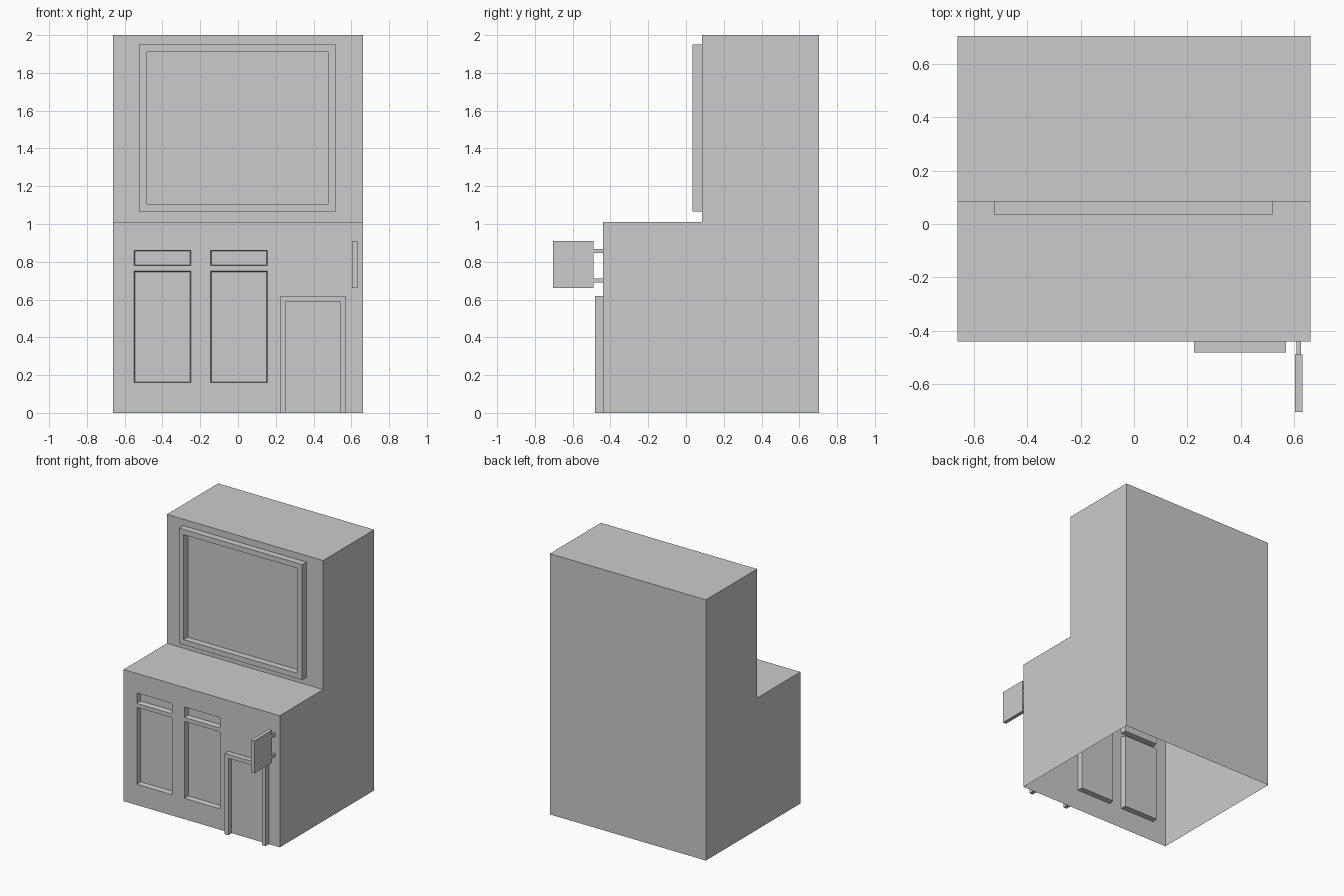
import bpy, bmesh

if "Cube" in bpy.data.objects:
    bpy.data.objects.remove(bpy.data.objects["Cube"])

W = 0.6625          # half width of the building
FRONT, STEP, BACK = -0.44, 0.085, 0.705
LEDGE, TOP = 1.01, 2.0


def finish(name, bm):
    mesh = bpy.data.meshes.new(name)
    bm.to_mesh(mesh)
    bm.free()
    obj = bpy.data.objects.new(name, mesh)
    bpy.context.collection.objects.link(obj)
    return obj


def box(name, x, y, z):
    bm = bmesh.new()
    bmesh.ops.create_cube(bm, size=1)
    for v in bm.verts:
        v.co = [(a + b) / 2 + c * (b - a) for (a, b), c in zip((x, y, z), v.co)]
    return finish(name, bm)


def trim(name, outer, inner, y0, y1, closed):
    """Raised moulding between two matching outlines in the x-z plane."""
    bm = bmesh.new()
    rows = [[bm.verts.new((x, y, z)) for x, z in path]
            for path, y in ((outer, y1), (outer, y0), (inner, y0), (inner, y1))]
    n = len(outer)
    for i in range(n if closed else n - 1):
        j = (i + 1) % n
        for a, b in zip(rows, rows[1:]):
            bm.faces.new((a[i], a[j], b[j], b[i]))
    if not closed:  # feet of the jambs
        for i in (0, n - 1):
            bm.faces.new([r[i] for r in rows])
    bmesh.ops.recalc_face_normals(bm, faces=bm.faces)
    return finish(name, bm)


def rect(x0, x1, z0, z1):
    return [(x0, z0), (x0, z1), (x1, z1), (x1, z0)]


# Hollow stepped shell: open underneath, front wall is added below
bm = bmesh.new()
profile = [(FRONT, 0), (FRONT, LEDGE), (STEP, LEDGE), (STEP, TOP), (BACK, TOP), (BACK, 0)]
left, right = [[bm.verts.new((x, y, z)) for y, z in profile] for x in (-W, W)]
bm.faces.new(left)
bm.faces.new(right)
for i in range(1, 5):
    bm.faces.new((left[i], left[i + 1], right[i + 1], right[i]))

# Lower front wall as a grid with two-pane windows pushed inwards
xs = [-W, -0.55, -0.25, -0.145, 0.155, W]
zs = [0, 0.16, 0.75, 0.78, 0.86, LEDGE]
grid = [[bm.verts.new((x, FRONT, z)) for x in xs] for z in zs]
panes = []
for k in range(5):
    for i in range(5):
        f = bm.faces.new((grid[k][i], grid[k][i + 1], grid[k + 1][i + 1], grid[k + 1][i]))
        if i in (1, 3) and k in (1, 3):
            panes.append(f)
bmesh.ops.remove_doubles(bm, verts=bm.verts, dist=0.0001)
bm.normal_update()
bmesh.ops.inset_individual(bm, faces=panes, thickness=0.006, depth=-0.04)
bmesh.ops.recalc_face_normals(bm, faces=bm.faces)
finish("building_shell", bm)

# Large framed panel on the upper storey
trim("upper_panel_frame", rect(-0.525, 0.52, 1.065, 1.95),
     rect(-0.485, 0.48, 1.105, 1.91), 0.035, STEP, True)

# Door surround
trim("door_frame", rect(0.225, 0.57, 0, 0.62),
     rect(0.255, 0.542, 0, 0.59), -0.482, FRONT, False)

# Hanging board with two brackets
box("hanging_board", (0.604, 0.632), (-0.705, -0.49), (0.66, 0.91))
for label, z in (("lower", 0.70), ("upper", 0.857)):
    box(label + "_bracket", (0.609, 0.627), (-0.49, FRONT), (z - 0.011, z + 0.011))
